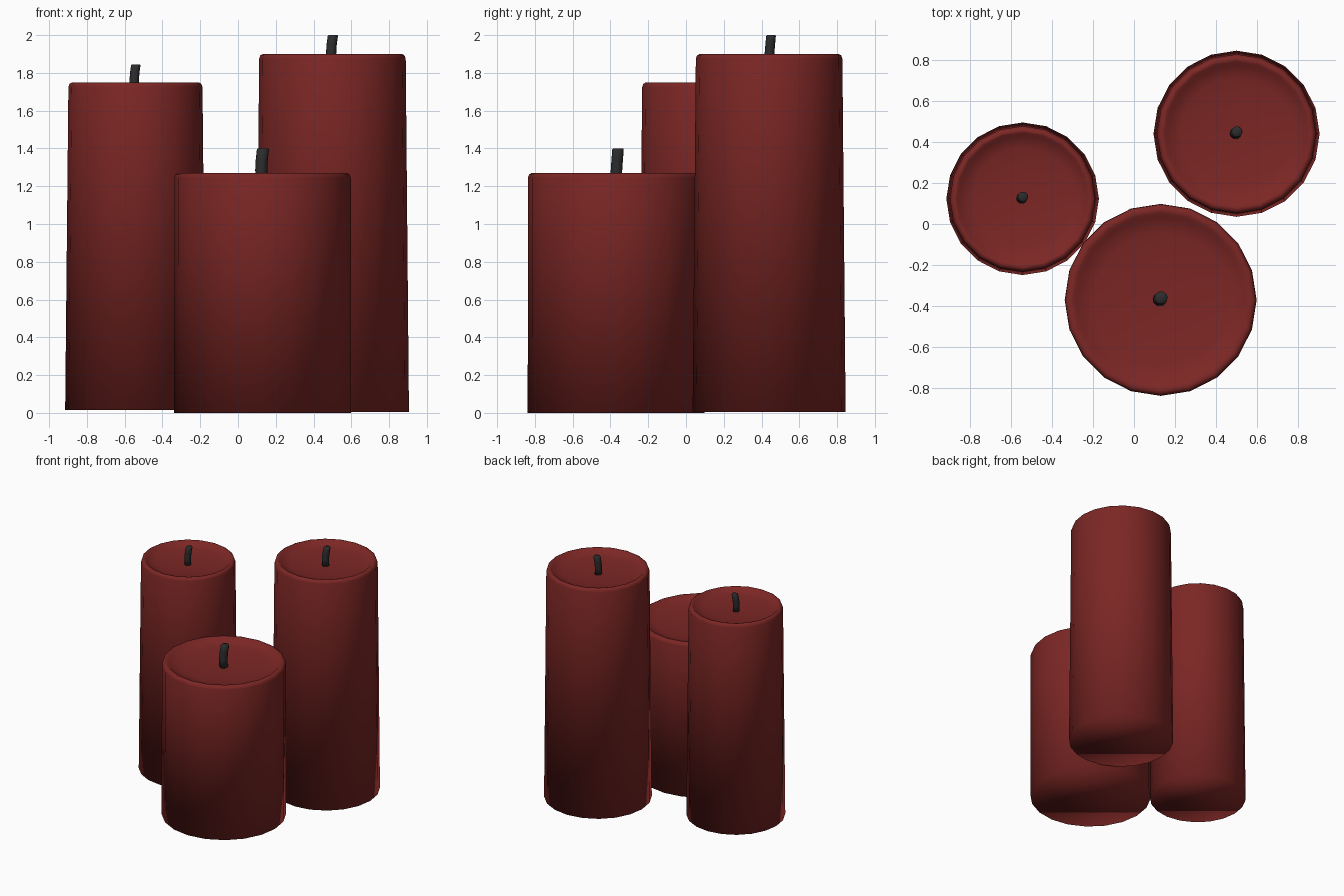
import bpy, bmesh, math
from mathutils import Vector

if "Cube" in bpy.data.objects:
    bpy.data.objects.remove(bpy.data.objects["Cube"])

SIDES = 20


def material(name, color):
    m = bpy.data.materials.new(name)
    m.diffuse_color = (*color, 1)
    m.use_nodes = True
    m.node_tree.nodes["Principled BSDF"].inputs["Base Color"].default_value = m.diffuse_color
    return m


WAX = material("red_wax", (0.2, 0.02, 0.018))
WICK = material("charred_wick", (0.025, 0.025, 0.025))


def skin(name, rings, mat):
    """Skin a list of (centre, radius, sides) rings; both ends are capped."""
    bm = bmesh.new()
    loops = []
    for c, r, n in rings:
        loops.append([bm.verts.new(Vector(c) + Vector((r * math.cos(2 * math.pi * i / n),
                                                       r * math.sin(2 * math.pi * i / n), 0)))
                      for i in range(n)])
    for a, b in zip(loops, loops[1:]):
        n = len(a)
        for i in range(n):
            j = (i + 1) % n
            bm.faces.new((a[i], a[j], b[j], b[i]))
    bm.faces.new(loops[0][::-1])
    bm.faces.new(loops[-1])
    for f in bm.faces:
        f.smooth = True
    me = bpy.data.meshes.new(name)
    bm.to_mesh(me)
    bm.free()
    me.materials.append(mat)
    ob = bpy.data.objects.new(name, me)
    bpy.context.collection.objects.link(ob)
    return ob


def candle(name, x, y, r0, r1, z0, z1, tip, wick_r):
    # Tapered body, bevelled lip and dished top
    profile = [(r0, z0), (r1, z1 - 0.025), (r1 - 0.006, z1 - 0.008), (r1 - 0.02, z1),
               (r1 * 0.91, z1 - 0.003), (r1 * 0.87, z1 - 0.02), (r1 * 0.7, z1 - 0.034),
               (r1 * 0.4, z1 - 0.045), (r1 * 0.08, z1 - 0.05)]
    skin(name + "_candle", [((x, y, z), r, SIDES) for r, z in profile], WAX)
    # Slightly bent wick with a rounded tip
    base = z1 - 0.06
    h = tip - base
    path = [(0, 0, 1), (-0.004, 0.002, 1), (-0.001, 0.006, 1), (0.005, 0.01, 1), (0.006, 0.011, 0.85)]
    levels = [0, 0.4, 0.7, 0.97, 1]
    skin(name + "_wick", [((x - 0.003 + dx, y + dy, base + h * t), wick_r * s, 10)
                          for (dx, dy, s), t in zip(path, levels)], WICK)


candle("left", -0.543, 0.123, 0.372, 0.355, 0.015, 1.75, 1.845, 0.025)
candle("back", 0.50, 0.44, 0.405, 0.388, 0.005, 1.90, 2.0, 0.027)
candle("front", 0.13, -0.37, 0.468, 0.467, 0.0, 1.27, 1.40, 0.032)
